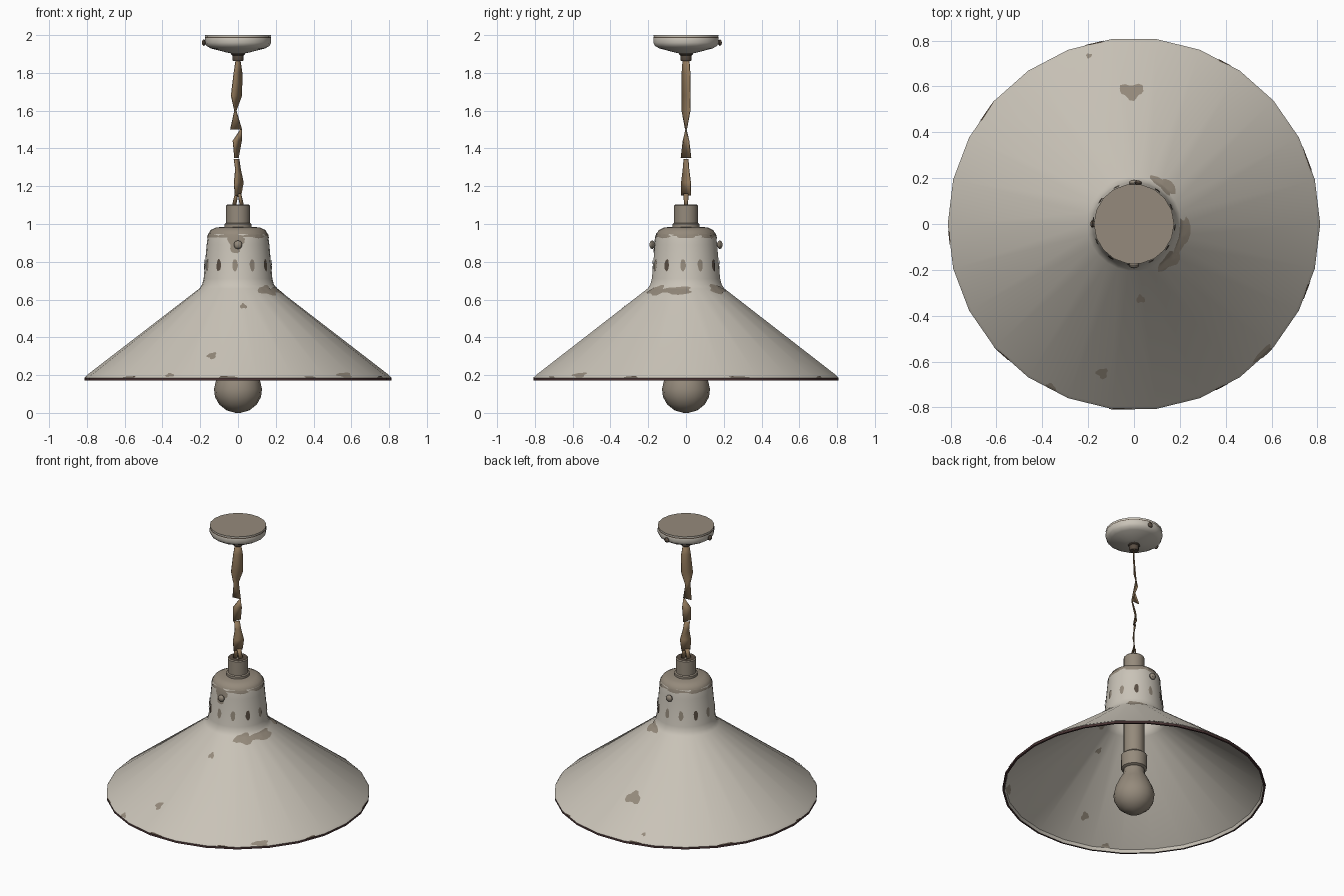
import bpy, bmesh, math
from math import sin, cos, pi, radians
from mathutils import Vector

cube = bpy.data.objects.get("Cube")
if cube:
    bpy.data.objects.remove(cube, do_unlink=True)


def material(name, rgb):
    m = bpy.data.materials.new(name)
    m.use_nodes = True
    m.diffuse_color = (*rgb, 1)
    bsdf = m.node_tree.nodes["Principled BSDF"]
    bsdf.inputs["Base Color"].default_value = (*rgb, 1)
    bsdf.inputs["Roughness"].default_value = 0.7
    return m


CREAM = material("cream_enamel", (0.59, 0.55, 0.48))
WORN = material("worn_metal", (0.30, 0.255, 0.20))
RUST = material("dark_rust", (0.10, 0.075, 0.055))
RIM = material("rim_maroon", (0.07, 0.035, 0.035))
CORD = material("brown_cord", (0.30, 0.20, 0.11))


def finish(name, bm, mats, angle=35, recalc=True):
    if recalc:
        bmesh.ops.recalc_face_normals(bm, faces=bm.faces)
    mesh = bpy.data.meshes.new(name)
    bm.to_mesh(mesh)
    bm.free()
    for m in mats:
        mesh.materials.append(m)
    ob = bpy.data.objects.new(name, mesh)
    bpy.context.collection.objects.link(ob)
    bpy.ops.object.select_all(action='DESELECT')
    ob.select_set(True)
    bpy.context.view_layer.objects.active = ob
    bpy.ops.object.shade_smooth_by_angle(angle=radians(angle))
    return ob


def lathe(name, profile, sides, mats, rule=None, closed=False, angle=35):
    """Revolve (radius, z) points; open ends get flat caps."""
    bm = bmesh.new()
    rings = [[bm.verts.new((r * cos(2 * pi * i / sides), r * sin(2 * pi * i / sides), z))
              for i in range(sides)] for r, z in profile]
    pairs = list(zip(rings, rings[1:]))
    if closed:
        pairs.append((rings[-1], rings[0]))
    else:
        bm.faces.new(rings[0])
        bm.faces.new(rings[-1])
    for a, b in pairs:
        for i in range(sides):
            j = (i + 1) % sides
            bm.faces.new((a[i], a[j], b[j], b[i]))
    if rule:
        for f in bm.faces:
            f.material_index = rule(f.calc_center_median())
    return finish(name, bm, mats, angle)


# Shade: dome and cone in one thin shell
SIDES = 26
OUTER = [(0.065, 0.985), (0.115, 0.982), (0.145, 0.968), (0.157, 0.948), (0.161, 0.93),
         (0.166, 0.89), (0.182, 0.71), (0.19, 0.68), (0.205, 0.658), (0.80, 0.2), (0.812, 0.186)]
LIP = [(0.812, 0.172), (0.80, 0.172)]
INNER = [(r - 0.006, z - 0.007) for r, z in reversed(OUTER[:-1])]


def shade_colour(c):
    if c.z > 0.94:
        return 1
    return 2 if c.z < 0.182 else 0


lathe("lamp_shade", OUTER + LIP + INNER, SIDES, [CREAM, WORN, RIM], shade_colour, closed=True)


def on_shade(a, z, offset):
    """Point on the faceted shade wall at an angle and height."""
    z = max(z, 0.187)
    r = OUTER[-1][0]
    for (r0, z0), (r1, z1) in zip(OUTER, OUTER[1:]):
        if z1 <= z <= z0:
            r = r0 + (r1 - r0) * (z0 - z) / (z0 - z1)
            break
    step = 2 * pi / SIDES
    r *= cos(step / 2) / cos(a % step - step / 2)
    return Vector(((r + offset) * cos(a), (r + offset) * sin(a), z))


def patch(name, deg, z, half_w, half_h, mat, offset=0.004, ragged=0.2):
    """Thin ragged blob that follows the shade wall."""
    bm = bmesh.new()
    a0 = radians(deg)
    r0 = on_shade(a0, z, 0).xy.length
    count, levels = 18, 5
    rings = []
    for k in range(1, levels + 1):
        ring = []
        for i in range(count):
            t = 2 * pi * i / count
            s = k / levels * (1 + ragged * sin(3 * t + deg) + ragged * 0.6 * sin(5 * t + 2 * deg))
            ring.append(bm.verts.new(on_shade(a0 + half_w / r0 * s * cos(t),
                                              z + half_h * s * sin(t), offset)))
        rings.append(ring)
    mid = bm.verts.new(on_shade(a0, z, offset))
    for i in range(count):
        j = (i + 1) % count
        bm.faces.new((mid, rings[0][i], rings[0][j]))
        for a, b in zip(rings, rings[1:]):
            bm.faces.new((a[i], b[i], b[j], a[j]))
    if offset < 0:
        bmesh.ops.reverse_faces(bm, faces=bm.faces)
    finish(name, bm, [mat], recalc=False)


# Chipped enamel on both faces of the cone
CHIPS = [(91, 0.37, 0.05, 0.026), (105, 0.23, 0.012, 0.008), (-85, 0.565, 0.018, 0.013),
         (-102, 0.303, 0.024, 0.017), (-46, 0.648, 0.055, 0.025), (-14, 0.648, 0.09, 0.02),
         (52, 0.655, 0.06, 0.024), (-45, 0.2, 0.05, 0.014), (-117, 0.2, 0.025, 0.01)]
for n, (deg, z, w, h) in enumerate(CHIPS):
    patch(f"chip_outside_{n}", deg, z, w, h, WORN)
    patch(f"chip_inside_{n}", deg, z, w, h, WORN, offset=-0.017)

# Rust spots along the rim
for n in range(9):
    patch(f"rim_rust_{n}", n * 41 - 62, 0.188, 0.03 + 0.012 * (n % 3), 0.006, RUST, offset=0.003)

# Wear creeping down from the dome, and behind the front thumb screw
patch("dome_wear_front", -94, 0.9, 0.04, 0.05, WORN)
for n in range(7):
    patch(f"dome_wear_{n}", n * 51, 0.938, 0.07, 0.012, WORN, offset=0.003)

# Ventilation slots
for n in range(12):
    patch(f"vent_slot_{n}", n * 30 - 5, 0.782, 0.014, 0.032, RUST if n % 3 == 2 else WORN, ragged=0.05)

# Lamp holder above and below the dome, and the bulb
lathe("top_holder", [(0.072, 0.96), (0.072, 1.0), (0.064, 1.005), (0.064, 1.097), (0.058, 1.103),
                     (0.03, 1.103), (0.028, 1.09)], 16, [WORN, RUST],
      lambda c: 1 if c.z > 1.094 and c.xy.length < 0.05 else 0)
lathe("inner_tube", [(0.064, 0.40), (0.064, 0.97)], 16, [WORN])
lathe("bulb_collar", [(0.06, 0.30), (0.08, 0.31), (0.082, 0.40), (0.064, 0.415)], 16, [WORN])
lathe("bulb", [(0.012, 0.0), (0.06, 0.013), (0.1, 0.045), (0.122, 0.085), (0.127, 0.125),
               (0.117, 0.17), (0.092, 0.225), (0.068, 0.27), (0.062, 0.32)], 16, [WORN], angle=60)

# Ceiling canopy and cord grip
lathe("ceiling_canopy", [(0.035, 1.903), (0.06, 1.908), (0.145, 1.93), (0.168, 1.944), (0.175, 1.96),
                         (0.175, 1.984), (0.173, 1.99), (0.175, 2.0)], 18, [CREAM, WORN, RUST],
      lambda c: 1 if c.z > 1.997 else 2 if 1.985 < c.z < 1.99 else 0)
lathe("cord_grip", [(0.026, 1.862), (0.03, 1.868), (0.03, 1.893), (0.036, 1.897), (0.036, 1.908)],
      12, [RUST])


def screw(name, deg, r, z, size, mat):
    """Short stem with a rounded head pointing outward."""
    out = Vector((cos(radians(deg)), sin(radians(deg)), 0))
    turn = out.to_track_quat('Z', 'Y').to_matrix().to_4x4()
    bm = bmesh.new()
    bmesh.ops.create_cone(bm, cap_ends=True, segments=8, radius1=size * 0.55,
                          radius2=size * 0.55, depth=size * 2)
    head = bmesh.ops.create_uvsphere(bm, u_segments=10, v_segments=6, radius=size)["verts"]
    for v in head:
        v.co.z = v.co.z * 0.6 + size * 0.5
    bmesh.ops.transform(bm, matrix=turn, verts=bm.verts)
    bmesh.ops.translate(bm, vec=out * r + Vector((0, 0, z)), verts=bm.verts)
    finish(name, bm, [mat])


screw("front_thumb_screw", -90, 0.168, 0.89, 0.023, WORN)
screw("back_thumb_screw", 90, 0.168, 0.89, 0.023, WORN)
screw("canopy_screw_side", 180, 0.172, 1.96, 0.017, RUST)
screw("canopy_screw_back", 84, 0.172, 1.96, 0.017, RUST)

# Twisted cord: flat strips given as (height, twist, half width, centre x)
STRIPS = [
    [(1.88, 60, 0.018, 0), (1.8, 45, 0.03, 0), (1.68, 40, 0.036, -0.008),
     (1.6, 80, 0.022, -0.014), (1.5, 5, 0.03, -0.01)],
    [(1.5, 20, 0.003, 0.016), (1.44, 35, 0.027, -0.004), (1.35, 70, 0.028, -0.008)],
    [(1.345, 40, 0.017, -0.008), (1.29, 50, 0.02, 0), (1.22, 45, 0.034, 0.004), (1.15, 60, 0.03, 0)],
    [(1.16, 60, 0.014, -0.008), (1.09, 40, 0.012, -0.022)],
    [(1.16, 60, 0.014, 0.008), (1.09, 40, 0.012, 0.022)],
]
for n, rows in enumerate(STRIPS):
    bm = bmesh.new()
    edges = []
    for z, twist, w, x in rows:
        d = Vector((cos(radians(twist)), sin(radians(twist)), 0)) * w
        edges.append([bm.verts.new(Vector((x, 0, z)) + d * s) for s in (-1, 1)])
    for (a, b), (c, d) in zip(edges, edges[1:]):
        bm.faces.new((a, b, d, c))
    strip = finish(f"twisted_cord_{n}", bm, [CORD])
    solid = strip.modifiers.new("thickness", 'SOLIDIFY')
    solid.thickness = 0.006
    solid.offset = 0
